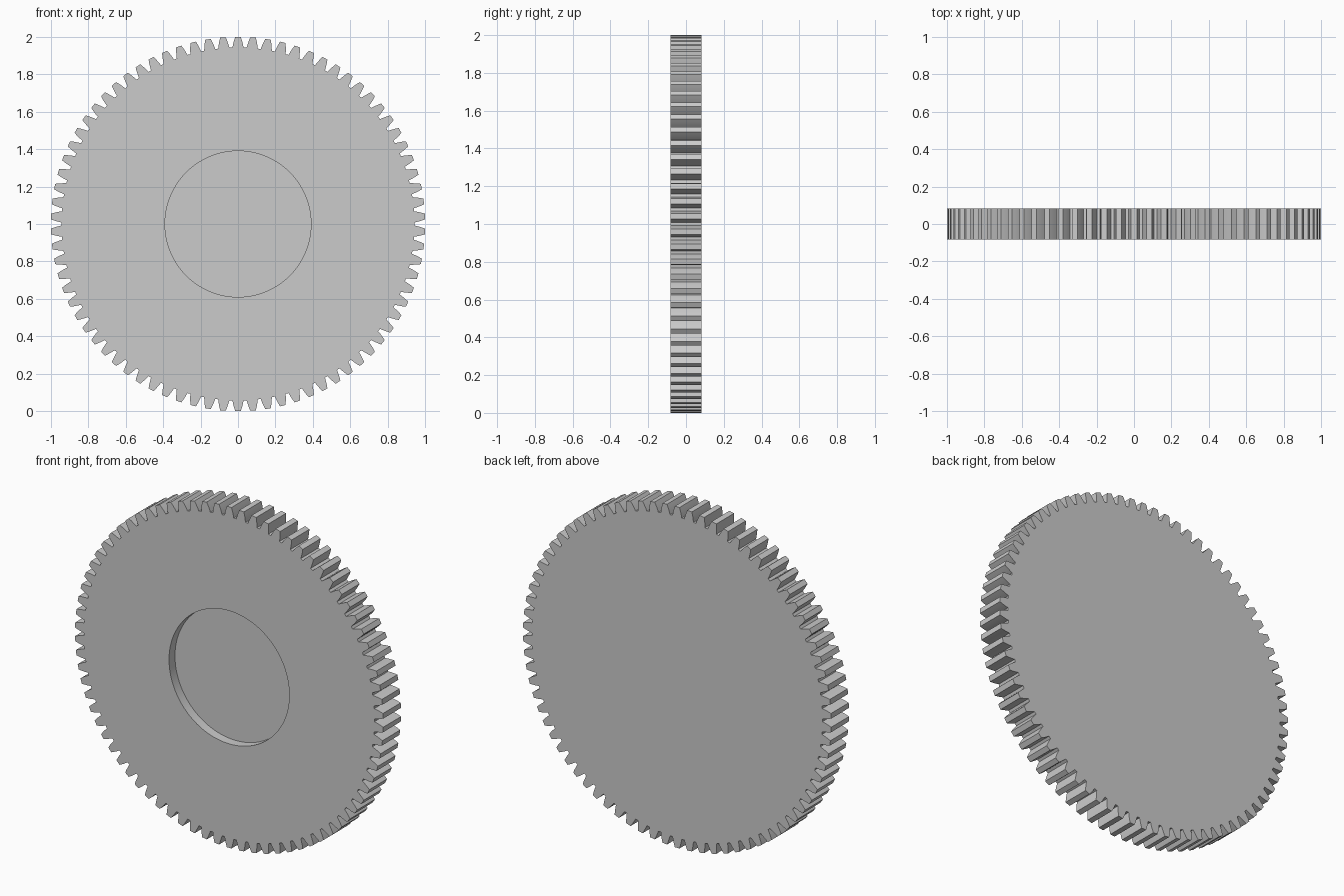
import bpy, bmesh
from math import sin, cos, pi

if "Cube" in bpy.data.objects:
    bpy.data.objects.remove(bpy.data.objects["Cube"])

TEETH = 78
HALF = 0.082          # half thickness
BORE_R, BORE_DEPTH = 0.39, 0.055
SEG = TEETH * 2

# Half tooth: (radius, half width), root to tip
FLANK = [(0.943, 0.030), (0.960, 0.0265), (0.980, 0.0215), (1.0, 0.015)]
PROFILE = [(r, -w) for r, w in FLANK] + [(r, w) for r, w in reversed(FLANK)]


def add_ring(bm, points, y):
    return [bm.verts.new((x, y, z + 1.0)) for x, z in points]


def bridge(bm, a, b):
    n = len(a)
    for i in range(n):
        j = (i + 1) % n
        bm.faces.new((a[i], a[j], b[j], b[i]))


def edges_of(bm, ring):
    return [bm.edges.get((ring[i], ring[i - 1])) for i in range(len(ring))]


# Toothed outline, one tooth pointing straight up
outline = []
for k in range(TEETH):
    for r, w in PROFILE:
        a = 2 * pi * k / TEETH + w / r
        outline.append((r * sin(a), r * cos(a)))
circle = [(BORE_R * sin(2 * pi * i / SEG), BORE_R * cos(2 * pi * i / SEG))
          for i in range(SEG)]

bm = bmesh.new()
# Rim and plain back face
front = add_ring(bm, outline, -HALF)
back = add_ring(bm, outline, HALF)
bridge(bm, front, back)
bm.faces.new(back)

# Shallow round recess in the front face
lip = add_ring(bm, circle, -HALF)
floor = add_ring(bm, circle, -HALF + BORE_DEPTH)
bridge(bm, lip, floor)
bm.faces.new(floor)

# Front face between the teeth and the recess
bmesh.ops.triangle_fill(bm, use_beauty=True, use_dissolve=False,
                        edges=edges_of(bm, front) + edges_of(bm, lip))
bmesh.ops.recalc_face_normals(bm, faces=bm.faces)

mesh = bpy.data.meshes.new("gear_wheel")
bm.to_mesh(mesh)
bm.free()
gear = bpy.data.objects.new("gear_wheel", mesh)
bpy.context.collection.objects.link(gear)

# Smooth recess wall, crisp teeth
bpy.context.view_layer.objects.active = gear
gear.select_set(True)
bpy.ops.object.shade_smooth_by_angle(angle=0.1)
